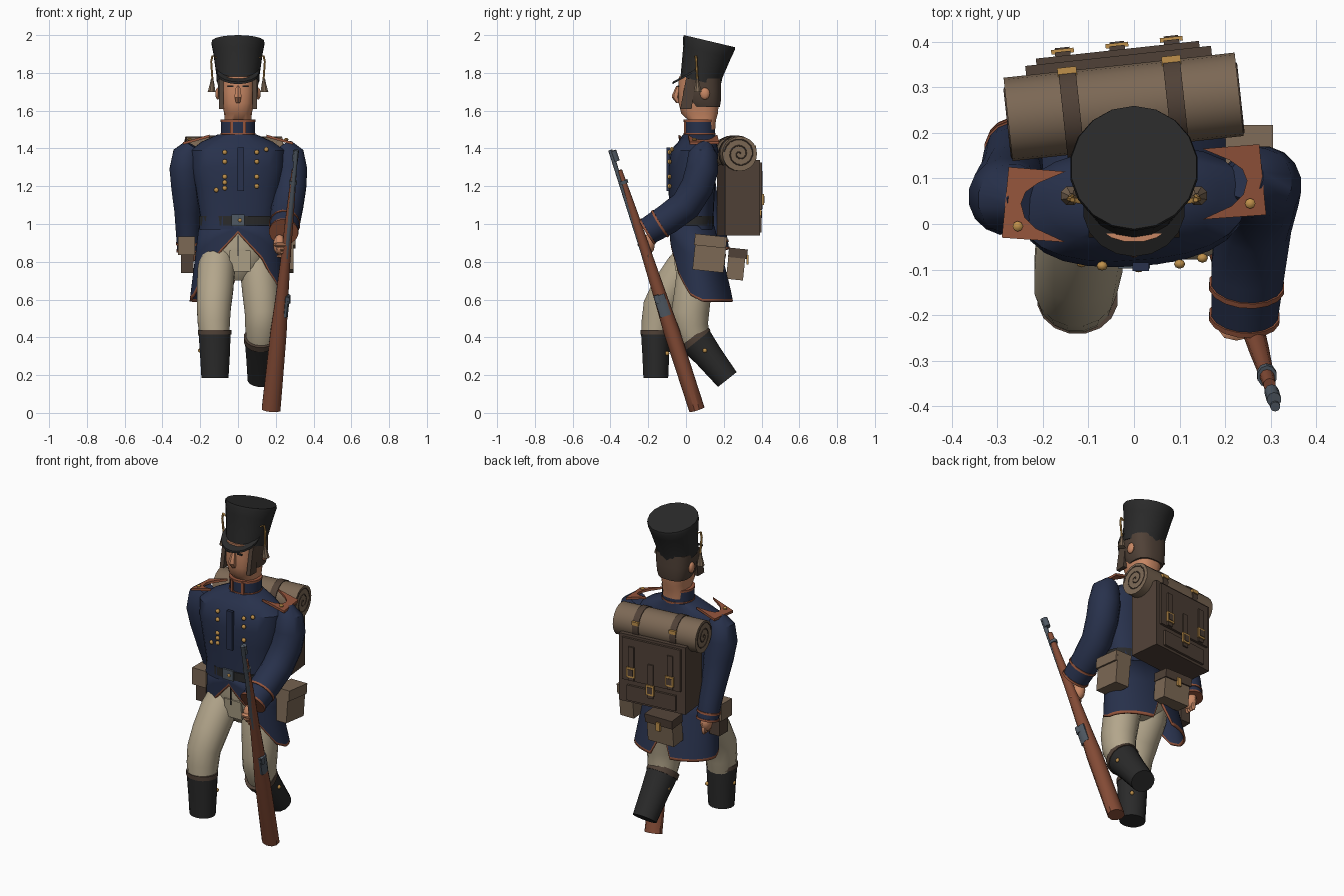
import bpy, bmesh
from math import sin, cos, pi, radians, copysign
from mathutils import Vector, Matrix

if "Cube" in bpy.data.objects:
    bpy.data.objects.remove(bpy.data.objects["Cube"], do_unlink=True)


def material(name, r, g, b):
    m = bpy.data.materials.new(name)
    m.use_nodes = True
    m.diffuse_color = (r, g, b, 1)
    bsdf = next(n for n in m.node_tree.nodes if n.type == 'BSDF_PRINCIPLED')
    bsdf.inputs["Base Color"].default_value = (r, g, b, 1)
    return m


navy = material("navy cloth", .021, .031, .072)
trim = material("rust trim", .30, .09, .045)
wood = material("red wood", .23, .07, .036)
skin = material("skin", .57, .24, .125)
cream = material("cream cloth", .45, .38, .26)
black = material("black leather", .023, .023, .023)
brown = material("dark brown", .08, .053, .038)
tan = material("tan canvas", .20, .138, .09)
gold = material("brass", .52, .28, .07)
steel = material("steel", .08, .10, .125)


def finish(name, bm, *mats, angle=40):
    bmesh.ops.recalc_face_normals(bm, faces=bm.faces)
    me = bpy.data.meshes.new(name)
    bm.to_mesh(me)
    bm.free()
    for m in mats:
        me.materials.append(m)
    me.shade_smooth()
    me.set_sharp_from_angle(angle=radians(angle))
    ob = bpy.data.objects.new(name, me)
    bpy.context.collection.objects.link(ob)
    return ob


def loft(name, rings, mat, segs=16, axis=None, power=1):
    """Skin of rings (x, y, z, rx, ry), square to the path or to a fixed axis."""
    bm = bmesh.new()
    centers = [Vector(r[:3]) for r in rings]
    loops = []
    for i, r in enumerate(rings):
        ahead, behind = centers[min(i + 1, len(rings) - 1)], centers[max(i - 1, 0)]
        n = Vector(axis) if axis else ahead - behind
        n.normalize()
        u = Vector((1, 0, 0))
        u = (u - n * u.dot(n)).normalized()
        v = n.cross(u)
        loop = []
        for k in range(segs):
            a = 2 * pi * (k + .5) / segs
            c, s = (copysign(abs(f) ** power, f) for f in (cos(a), sin(a)))
            loop.append(bm.verts.new(centers[i] + u * c * r[3] + v * s * r[-1]))
        loops.append(loop)
    for p, q in zip(loops, loops[1:]):
        for k in range(segs):
            j = (k + 1) % segs
            bm.faces.new((p[k], p[j], q[j], q[k]))
    bm.faces.new(loops[0])
    bm.faces.new(loops[-1])
    return finish(name, bm, mat)


def box(name, center, size, mat, frame=Matrix(), tilt=0):
    bm = bmesh.new()
    bmesh.ops.create_cube(bm, size=1)
    bm.transform(frame @ Matrix.Translation(center) @ Matrix.Rotation(tilt, 4, 'X')
                 @ Matrix.Diagonal((*size, 1)))
    return finish(name, bm, mat)


def ball(name, center, radii, mat, segs=10):
    bm = bmesh.new()
    bmesh.ops.create_uvsphere(bm, u_segments=segs, v_segments=segs // 2 + 1, radius=1)
    bm.transform(Matrix.Translation(center) @ Matrix.Diagonal((*radii, 1)))
    return finish(name, bm, mat)


def plate(name, points, depth, mat):
    bm = bmesh.new()
    face = bm.faces.new([bm.verts.new(p) for p in points])
    grown = bmesh.ops.extrude_face_region(bm, geom=[face])["geom"]
    moved = [v for v in grown if isinstance(v, bmesh.types.BMVert)]
    bmesh.ops.translate(bm, verts=moved, vec=depth)
    return finish(name, bm, mat)


# Coat body, collar and belt
UP = (0, 0, 1)
chest = loft("coat_body", [
    (0, .03, .97, .205, .115), (0, .03, 1.05, .20, .115), (0, .03, 1.2, .225, .122),
    (0, .035, 1.3, .245, .128), (0, .045, 1.39, .25, .125), (0, .06, 1.435, .19, .10),
    (0, .07, 1.475, .10, .085)], navy, 24, UP, .85)
chest.rotation_euler.z = radians(4)
loft("belt", [(0, .03, z, .209, .12) for z in (.993, 1.042)], black, 24, UP, .85)
box("belt_buckle", (0, -.092, 1.02), (.07, .012, .06), steel)
ball("buckle_stud", (.01, -.1, 1.02), (.01, .006, .01), gold)
loft("collar", [(0, .072, z, .09, .083) for z in (1.46, 1.545)], navy, 20, UP)
for z in (1.475, 1.545):
    loft("collar_trim", [(0, .072, z + d, .093, .086) for d in (-.005, .007)], trim, 20, UP)
for x in (-.035, .035):
    box("collar_front_strip", (x, -.005, 1.51), (.016, .012, .07), trim)
box("coat_placket", (.015, -.094, 1.29), (.036, .018, .23), navy)
for x, heights in ((-.07, (1.38, 1.33, 1.25, 1.22, 1.19)), (.10, (1.38, 1.33, 1.25, 1.2)),
                   (-.115, (1.18,)), (.15, (1.395,))):
    for z in heights:
        y = .033 - .128 * (1 - abs(x / .24) ** 2.35) ** .43
        ball("coat_button", (x, y, z), (.013, .011, .013), gold, 8)

# Coat skirt with cutaway front and back notch
HEM = [(0, .95), (35, .81), (45, .74), (70, .62), (90, .59), (165, .59), (180, .74)]


def hem(a):
    a = min(a, 360 - a)
    for (a0, z0), (a1, z1) in zip(HEM, HEM[1:]):
        if a <= a1:
            return z0 + (z1 - z0) * (a - a0) / (a1 - a0)


bm = bmesh.new()
columns = []
for k in range(72):
    deg = k * 5
    low, a = hem(deg), radians(deg)
    column = []
    for z in (1.0, low + (1 - low) * .6, low + (1 - low) * .3, low + .014, low):
        s = (1 - z) / .4
        column.append(bm.verts.new(((.205 + .05 * s) * sin(a),
                                    .03 + .055 * s - (.117 + .05 * s) * cos(a), z)))
    columns.append(column)
for k in range(72):
    p, q = columns[k], columns[(k + 1) % 72]
    for i in range(4):
        bm.faces.new((p[i], q[i], q[i + 1], p[i + 1])).material_index = int(i == 3)
skirt = finish("coat_skirt", bm, navy, trim)
solid = skirt.modifiers.new("cloth", 'SOLIDIFY')
solid.thickness = .012

# Trousers
loft("hips", [(0, .05, .70, .05, .05), (0, .045, .77, .15, .10), (0, .045, .88, .18, .11),
              (0, .04, .98, .18, .105)], cream, 20, UP)
box("trouser_flap", (.01, -.056, .805), (.11, .012, .11), cream, tilt=radians(6))
box("trouser_seam", (0, -.066, .885), (.005, .008, .11), black)
loft("right_trouser", [(-.10, .06, .88, .08), (-.115, -.015, .76, .1), (-.122, -.09, .65, .098),
                       (-.128, -.138, .56, .092), (-.128, -.15, .48, .087),
                       (-.124, -.16, .41, .08)], cream)
loft("left_trouser", [(.09, .07, .88, .08), (.11, .05, .75, .1), (.122, .035, .63, .1),
                      (.128, .022, .53, .094, .102), (.126, .025, .46, .09, .095),
                      (.122, .05, .38, .078)], cream)

# Boots, cuffs and side studs
loft("right_boot", [(-.124, -.162, .43, .087, .078), (-.122, -.16, .3, .08, .072),
                    (-.122, -.16, .185, .073, .067)], black, axis=(0, 0, -1))
loft("right_boot_cuff", [(-.124, -.162, z, .09, .08) for z in (.44, .415)], brown, axis=(0, 0, -1))
shin = Vector((0, .62, -.78))
top = Vector((.12, .045, .395))
loft("left_boot", [(*(top + shin * d), rx, ry) for d, rx, ry in
                   ((0, .086, .092), (.12, .078, .077), (.28, .07, .064))], black, axis=shin)
loft("left_boot_cuff", [(*(top + shin * d), .089, .095) for d in (-.012, .02)], brown, axis=shin)
for spot in ((-.07, -.1, .315), (-.2, -.165, .33), (.2, .1, .33), (.05, .1, .33)):
    ball("boot_stud", spot, (.012, .012, .012), gold, 8)

# Sleeves, cuff bands and hands
left_arm = [(.245, .1, 1.415, .045), (.272, .09, 1.37, .078), (.28, .085, 1.29, .088),
            (.275, .06, 1.2, .088), (.262, .0, 1.1, .085), (.25, -.1, 1.025, .082),
            (.242, -.205, .96, .074)]
right_arm = [(-.24, .05, 1.415, .045), (-.268, .055, 1.37, .078), (-.278, .06, 1.29, .086),
             (-.272, .08, 1.19, .082), (-.268, .11, 1.07, .07), (-.266, .15, .96, .064),
             (-.262, .17, .86, .06)]
for side, arm, bands in (("left", left_arm, (.3, .94)), ("right", right_arm, (.55, .93))):
    loft(side + "_sleeve", arm, navy)
    a, b = Vector(arm[-2][:3]), Vector(arm[-1][:3])
    for f in bands:
        r = arm[-2][3] + (arm[-1][3] - arm[-2][3]) * f + .004
        ends = [a.lerp(b, f), a.lerp(b, f) + (b - a).normalized() * .012]
        loft(side + "_cuff_trim", [(*p, r, r) for p in ends], trim)
for x in (.22, .27):
    box("cuff_tab", (x, -.2, 1.025), (.014, .08, .012), trim, tilt=radians(32))
ball("left_hand", (.22, -.205, .89), (.036, .04, .055), skin)
ball("right_hand", (-.255, .17, .835), (.032, .042, .05), skin)
for i in range(4):
    ball("left_finger", (.225 + .006 * i, -.235 + .012 * i, .89 - .02 * i), (.04, .022, .013), skin, 8)
    ball("right_finger", (-.255, .145 + .017 * i, .8), (.014, .012, .03), skin, 8)

# Shoulder wings curving round the strap ends
WING = [(.15, .07), (.275, .08), (.29, -.075), (.15, -.085), (.215, -.055), (.24, -.03),
        (.248, 0), (.238, .025), (.21, .045)]
for s, mid in ((-1, .045), (1, .095)):
    plate("shoulder_wing", [(s * x, mid + y, 1.462 - (x - .14) * .28) for x, y in WING],
          (0, 0, .014), trim)
    ball("wing_button", (s * .255, mid - .05, 1.447), (.012, .012, .009), gold, 8)

# Head
loft("head", [(0, .085, 1.5, .07, .07), (0, .085, 1.55, .072, .074), (0, .072, 1.585, .074, .098),
              (0, .067, 1.64, .086, .107), (0, .068, 1.7, .09, .109), (0, .07, 1.78, .09, .109)],
     skin, 20, UP, .75)
loft("hair", [(0, .1, 1.62, .088, .08), (0, .09, 1.65, .1, .095), (0, .088, 1.7, .106, .098),
              (0, .085, 1.77, .11, .1)], brown, 20, UP, .75)
for s in (-1, 1):
    plate("sideburn", [(s * .076, y, z) for y, z in ((-.03, 1.61), (.03, 1.61), (.05, 1.77),
                                                     (.0, 1.77))], (s * .024, 0, 0), brown)
    box("eye", (s * .04, -.041, 1.728), (.03, .008, .008), black)
    ball("ear", (s * .107, .1, 1.69), (.014, .026, .032), skin)
loft("nose", [(0, -.04, 1.73, .012), (0, -.053, 1.685, .02), (0, -.055, 1.67, .02),
              (0, -.04, 1.64, .012)], skin, 6, UP)

# Tall hat with visor, cords and tassels
loft("hat", [(0, .077, 1.755, .114, .109), (0, .084, 1.8, .117, .112), (0, .112, 1.91, .133, .13),
             (0, .122, 1.955, .142, .141), (0, .124, 1.968, .139, .139)], black, 18, (0, .23, .97))
loft("hat_visor", [(0, .032, 1.803 + d, .112, .118) for d in (-.006, .006)], black, 18,
     (0, -.48, .876))
for s in (-1, 1):
    loft("hat_cord", [(s * .115, .05, 1.88, .006), (s * .135, .053, 1.892, .006),
                      (s * .142, .055, 1.86, .006), (s * .135, .06, 1.76, .006)], gold, 6, UP)
    loft("hat_tassel", [(s * .137, .06, 1.77, .007), (s * .137, .06, 1.745, .012),
                        (s * .14, .062, 1.70, .022)], tan, 8, UP)

# Knapsack with flap, pocket, straps and buckles
pack = Matrix.Translation((-.025, .277, 0)) @ Matrix.Rotation(radians(6.2), 4, 'Z')
box("knapsack", (0, 0, 1.14), (.41, .185, .40), brown, pack)
box("knapsack_flap", (0, .096, 1.2), (.36, .02, .25), brown, pack)
box("knapsack_pocket", (0, .096, 1.0), (.3, .02, .09), brown, pack)


def buckle(u, v, z):
    box("buckle", (u, v, z), (.05, .01, .06), gold, pack)
    box("buckle_center", (u, v + .003, z), (.032, .01, .038), brown, pack)


for u, z in ((-.12, 1.13), (0, 1.05), (.12, 1.13)):
    box("knapsack_strap", (u, .109, z + .05), (.034, .012, .2), brown, pack)
    buckle(u, .116, z)


# Bedroll on top of the knapsack
def rolled(name, u, radius, length, mat):
    bm = bmesh.new()
    bmesh.ops.create_cone(bm, cap_ends=True, segments=20, radius1=radius, radius2=radius,
                          depth=length)
    bm.transform(pack @ Matrix.Translation((u, -.02, 1.372)) @ Matrix.Rotation(pi / 2, 4, 'Y'))
    finish(name, bm, mat)


rolled("bedroll", 0, .092, .51, tan)
for u in (-.115, .115):
    rolled("bedroll_strap", u, .097, .038, brown)
    box("bedroll_buckle", (u, .07, 1.405), (.042, .02, .02), gold, pack)
for u in (-.255, .255):
    curve = bpy.data.curves.new("bedroll_spiral", 'CURVE')
    curve.dimensions, curve.bevel_depth, curve.bevel_resolution = '3D', .003, 0
    line = curve.splines.new('POLY')
    line.points.add(39)
    for i, p in enumerate(line.points):
        r, a = .085 * i / 39, i * .4
        p.co = (*(pack @ Vector((u, -.02 + r * cos(a), 1.372 + r * sin(a)))), 1)
    curve.materials.append(brown)
    bpy.context.collection.objects.link(bpy.data.objects.new("bedroll_spiral", curve))

# Hip pouches
lean = radians(-6)
box("left_pouch", (.25, .125, .835), (.09, .165, .17), tan, tilt=lean)
box("left_pouch_flap", (.253, .13, .91), (.105, .17, .06), tan, tilt=lean)
box("right_pouch", (-.272, .07, .885), (.09, .10, .1), tan)
box("right_pouch_base", (-.268, .075, .80), (.065, .08, .12), brown)
box("back_box", (-.045, .265, .785), (.17, .09, .16), tan, tilt=lean)
box("back_box_flap", (-.045, .275, .845), (.18, .1, .05), brown, tilt=lean)
box("back_box_clasp", (-.045, .326, .81), (.025, .012, .05), gold)

# Long gun: stock, barrel, bands and lock
muzzle, butt = Vector((.308, -.388, 1.395)), Vector((.175, .058, .017))
along = (butt - muzzle).normalized()


def gun(name, stations, mat, shift=(0, 0, 0), segs=10):
    return loft(name, [(*(muzzle.lerp(butt, t) + Vector(shift)), rx, ry)
                       for t, rx, ry in stations], mat, segs, along)


gun("gun_stock", [(.08, .014, .014), (.25, .022, .023), (.42, .027, .029), (.58, .036, .036),
                  (.7, .045, .043), (.9, .05, .042), (1, .052, .042)], wood)
gun("gun_barrel", [(0, .011, .011), (.25, .013, .013), (.48, .015, .015)], steel,
    (.002, -.013, -.004))
gun("gun_muzzle", [(.005, .016, .017), (.045, .016, .017)], steel)
for t in (.12, .3):
    gun("gun_band", [(t, .022, .025), (t + .012, .022, .025)], steel)
gun("gun_lock", [(.56, .016, .032), (.64, .016, .032)], steel, (.026, -.005, 0), 8)
gun("gun_hammer", [(.56, .01, .014), (.59, .012, .016)], steel, (.036, -.02, 0), 8)
